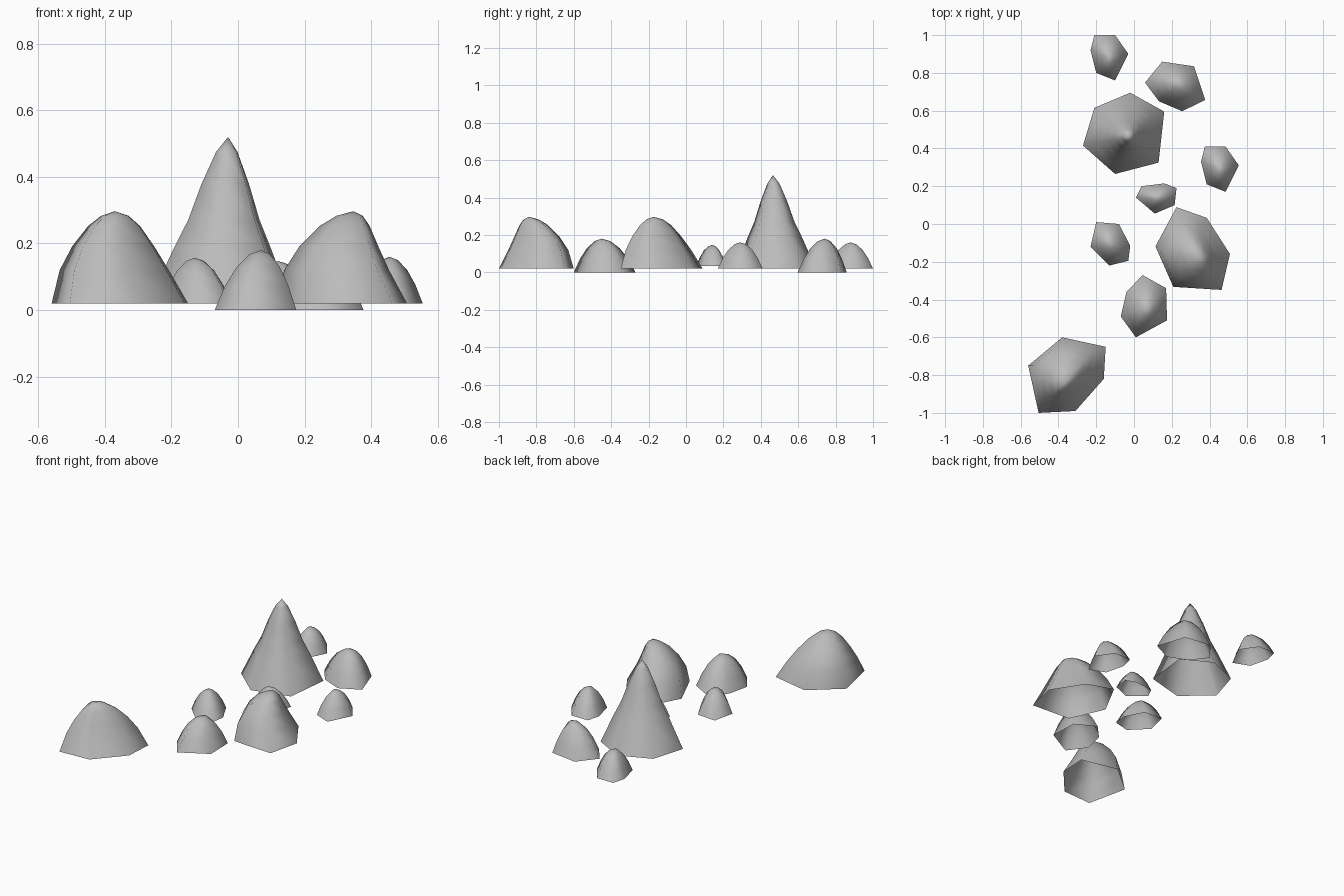
import bpy
import bmesh
from math import radians
from mathutils import Matrix, Vector

default_cube = bpy.data.objects.get("Cube")
if default_cube:
    bpy.data.objects.remove(default_cube, do_unlink=True)

# Single stone colour
stone = bpy.data.materials.new("grey_stone")
stone.use_nodes = True
stone_colour = (0.5, 0.5, 0.5, 1)
stone.diffuse_color = stone_colour
stone.node_tree.nodes["Principled BSDF"].inputs["Base Color"].default_value = stone_colour

# Side profiles as (height fraction, width fraction)
DOME = [(0, 1), (.4, .78), (.72, .53), (.93, .25)]
MOUND = [(0, 1), (.36, .8), (.62, .6), (.84, .38), (.95, .2)]
SPIRE = [(0, 1), (.33, .68), (.5, .5), (.72, .33), (.91, .15)]

# Clockwise six-sided footprints measured from the peak
PEBBLE = [(-.08, .12), (.03, .12), (.1, .02), (.03, -.12), (-.07, -.08), (-.1, .04)]
STONE = [(-.025, .18), (.1, .11), (.105, -.06), (-.06, -.15), (-.14, -.04), (-.11, .09)]
CHIP = [(-.08, .06), (.04, .075), (.105, .05), (.095, -.04), (-.01, -.085), (-.11, 0)]
WEDGE = [(-.07, .11), (.05, .1), (.11, -.015), (.1, -.095), (0, -.12), (-.1, -.02)]
BOULDER = [(-.01, .24), (.22, .19), (.21, .02), (.06, -.15), (-.135, -.16), (-.19, .09)]
PINNACLE = [(.01, .23), (.19, .13), (.16, -.14), (-.07, -.2), (-.24, -.05), (-.18, .15)]


def build_rock(name, footprint, profile, peak, base, top, turn=0, lean=(0, 0)):
    """Stack shrinking copies of a footprint up to a peak, open underneath."""
    bm = bmesh.new()
    height = top - base
    shift = Vector(lean)
    rings = []
    for level, width in profile:
        offset = shift * 4 * level * (1 - level)
        ring = []
        for corner in footprint:
            point = Vector(corner) * width + offset
            ring.append(bm.verts.new((point.x, point.y, level * height)))
        rings.append(ring)
    tip = bm.verts.new((0, 0, height))

    sides = len(footprint)
    for i in range(sides):
        j = (i + 1) % sides
        for low, high in zip(rings, rings[1:]):
            bm.faces.new((low[i], high[i], high[j], low[j]))
        bm.faces.new((rings[-1][i], tip, rings[-1][j]))
    for face in bm.faces:
        face.smooth = True

    bm.transform(Matrix.Rotation(radians(turn), 4, "Z"))
    mesh = bpy.data.meshes.new(name)
    bm.to_mesh(mesh)
    bm.free()
    mesh.materials.append(stone)
    rock = bpy.data.objects.new(name, mesh)
    rock.location = (*peak, base)
    bpy.context.collection.objects.link(rock)
    return rock


# Large rocks
build_rock("tall_pinnacle", PINNACLE, SPIRE, (-.03, .465), .02, .52)
build_rock("front_boulder", BOULDER, MOUND, (-.37, -.84), .02, .297, lean=(-.015, .02))
build_rock("left_boulder", BOULDER, MOUND, (.347, -.175), .02, .297, turn=74, lean=(-.015, .02))

# Medium rocks
build_rock("front_stone", STONE, DOME, (.07, -.45), 0, .18)
build_rock("back_stone", STONE, DOME, (.24, .742), 0, .18, turn=80)

# Small rocks
build_rock("back_pebble", PEBBLE, DOME, (-.13, .88), .02, .16)
build_rock("left_pebble", PEBBLE, DOME, (.455, .29), .02, .16)
build_rock("right_wedge", WEDGE, DOME, (-.13, -.1), .02, .157)
build_rock("middle_chip", CHIP, DOME, (.12, .14), .035, .147)
